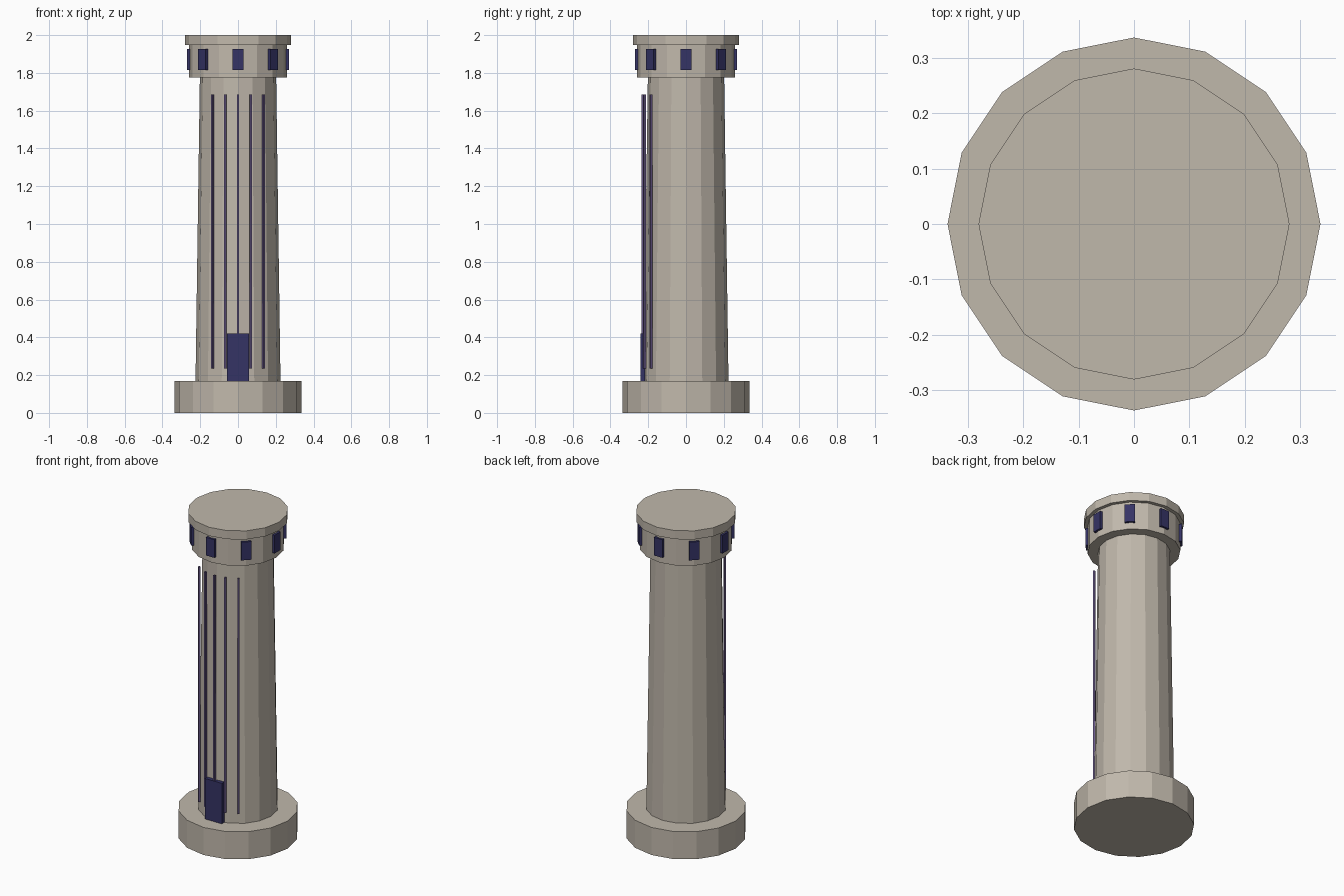
import bpy
from math import sin, cos, radians

SIDES = 16

cube = bpy.data.objects.get("Cube")
if cube:
    bpy.data.objects.remove(cube, do_unlink=True)


def material(name, rgb):
    mat = bpy.data.materials.new(name)
    mat.use_nodes = True
    mat.diffuse_color = (*rgb, 1)
    mat.node_tree.nodes["Principled BSDF"].inputs["Base Color"].default_value = (*rgb, 1)
    return mat


stone = material("warm stone", (0.53, 0.48, 0.41))
navy = material("navy glass", (0.035, 0.033, 0.13))
violet = material("violet trim", (0.14, 0.10, 0.25))


def drum(name, r_low, r_high, z_low, z_high):
    """Faceted cylinder or taper standing between two heights."""
    bpy.ops.mesh.primitive_cone_add(vertices=SIDES, radius1=r_low, radius2=r_high,
                                    depth=z_high - z_low,
                                    location=(0, 0, (z_low + z_high) / 2))
    obj = bpy.context.object
    obj.name = name
    obj.data.materials.append(stone)


def panel(name, angle, radius, width, depth, z_low, z_high, mat):
    """Box facing outward at an angle from the front, centred on a radius."""
    a = radians(angle)
    bpy.ops.mesh.primitive_cube_add(size=1, rotation=(0, 0, a),
                                    location=(radius * sin(a), -radius * cos(a),
                                              (z_low + z_high) / 2))
    obj = bpy.context.object
    obj.name = name
    obj.scale = (width, depth, z_high - z_low)
    bpy.ops.object.transform_apply(location=False, rotation=False, scale=True)
    obj.data.materials.append(mat)


# Stone body
drum("base", 0.337, 0.337, 0, 0.17)
drum("shaft", 0.225, 0.202, 0.17, 1.775)
drum("gallery", 0.26, 0.26, 1.775, 1.947)
drum("cap", 0.281, 0.281, 1.947, 2.0)

# Door
panel("door", 0, 0.228, 0.115, 0.024, 0.17, 0.42, navy)

# Ring of gallery windows
for i in range(8):
    panel(f"window_{i + 1}", i * 45, 0.262, 0.058, 0.018, 1.815, 1.927, navy)

# Upright ribs on the front
for i, angle in enumerate((-36, -17, 0, 17, 36)):
    panel(f"rib_{i + 1}", angle, 0.23, 0.011, 0.011, 0.235, 1.685, violet)
